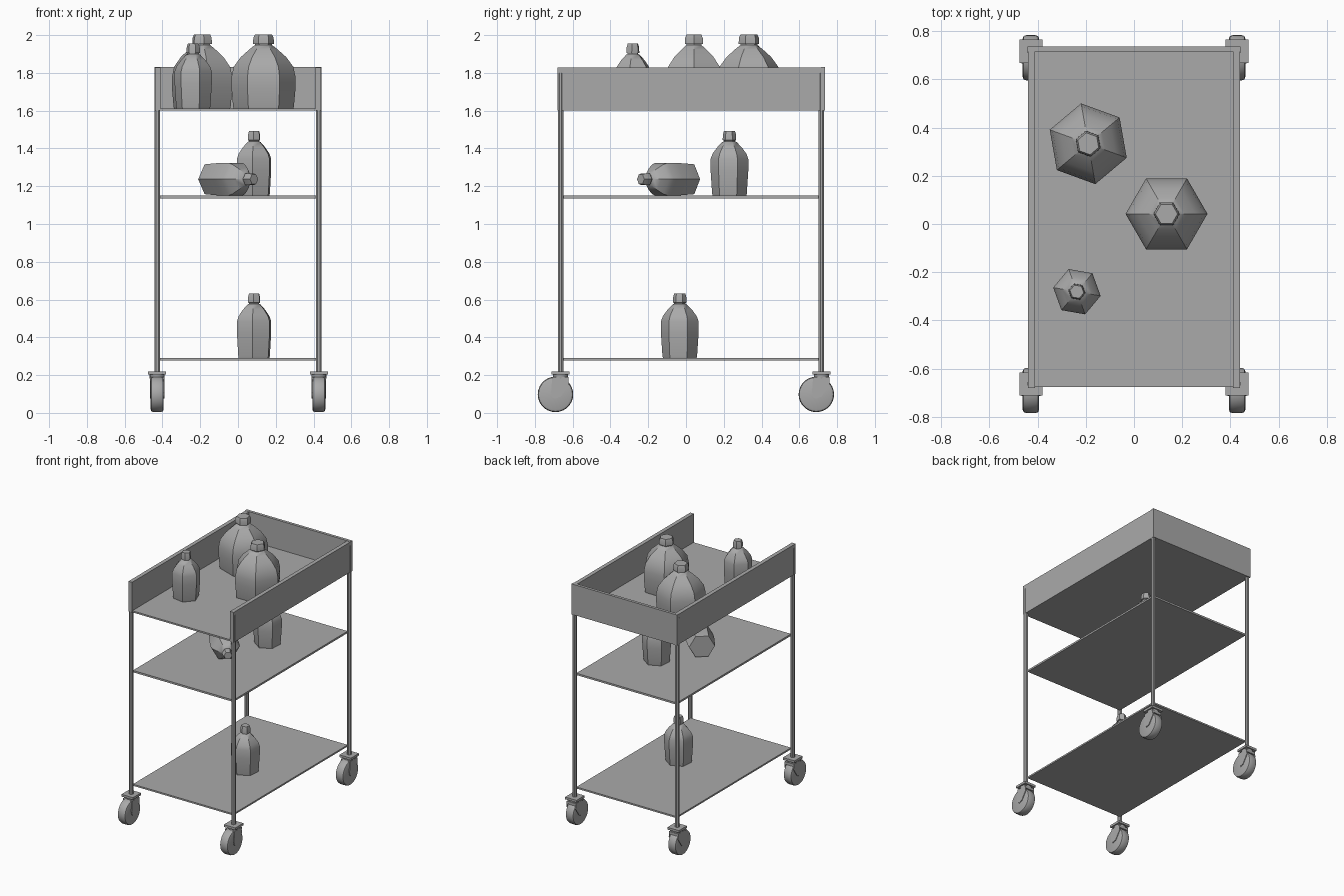
import bpy, bmesh, math
from mathutils import Matrix, Vector

old = bpy.data.objects.get("Cube")
if old:
    bpy.data.objects.remove(old, do_unlink=True)

grey = bpy.data.materials.new("plain grey")
grey.use_nodes = True
grey.diffuse_color = (0.4, 0.4, 0.4, 1)
grey.node_tree.nodes["Principled BSDF"].inputs["Base Color"].default_value = (0.4, 0.4, 0.4, 1)


def finish(name, bm, smooth=False):
    bmesh.ops.recalc_face_normals(bm, faces=bm.faces)
    mesh = bpy.data.meshes.new(name)
    bm.to_mesh(mesh)
    bm.free()
    mesh.materials.append(grey)
    ob = bpy.data.objects.new(name, mesh)
    bpy.context.collection.objects.link(ob)
    if smooth:
        bpy.ops.object.select_all(action='DESELECT')
        ob.select_set(True)
        bpy.context.view_layer.objects.active = ob
        bpy.ops.object.shade_smooth_by_angle(angle=math.radians(35))
    return ob


def box(name, lo, hi):
    lo, hi = Vector(lo), Vector(hi)
    bm = bmesh.new()
    bmesh.ops.create_cube(bm, size=1, matrix=Matrix.Translation((lo + hi) / 2)
                          @ Matrix.Diagonal((*(hi - lo), 1)))
    return finish(name, bm)


def lathe(name, profile, sides, matrix, smooth=True):
    """Stack of rings from (radius, height) pairs, capped at both ends."""
    bm = bmesh.new()
    rings = []
    for r, h in profile:
        angles = [math.tau * i / sides for i in range(sides)]
        rings.append([bm.verts.new(matrix @ Vector((r * math.cos(a), r * math.sin(a), h)))
                      for a in angles])
    for a, b in zip(rings, rings[1:]):
        for i in range(sides):
            j = (i + 1) % sides
            bm.faces.new((a[i], a[j], b[j], b[i]))
    bm.faces.new(rings[0])
    bm.faces.new(rings[-1])
    return finish(name, bm, smooth)


def side_plate(name, outline, x0, x1, origin):
    """Outline in the side plane, given thickness across x."""
    bm = bmesh.new()
    face = bm.faces.new([bm.verts.new(Vector((x0, y, z)) + origin) for y, z in outline])
    new = bmesh.ops.extrude_face_region(bm, geom=[face])["geom"]
    bmesh.ops.translate(bm, vec=(x1 - x0, 0, 0),
                        verts=[v for v in new if isinstance(v, bmesh.types.BMVert)])
    return finish(name, bm)


# Shelves and tray
FRONT, BACK = -0.68, 0.737
box("lower_shelf", (-0.42, -0.655, 0.278), (0.42, 0.71, 0.29))
box("middle_shelf", (-0.42, -0.655, 1.136), (0.42, 0.71, 1.15))
box("tray_floor", (-0.425, FRONT + 0.003, 1.6), (0.425, BACK - 0.01, 1.612))
box("tray_back_wall", (-0.442, BACK - 0.022, 1.6), (0.442, BACK, 1.83))
for side, s in (("left", 1), ("right", -1)):
    xs = sorted((s * 0.41, s * 0.44))
    box(side + "_tray_wall", (xs[0], FRONT, 1.6), (xs[1], BACK - 0.01, 1.828))

# Posts and casters
for side, x in (("left", 0.428), ("right", -0.428)):
    for end, y in (("front", -0.664), ("back", 0.717)):
        tag = side + "_" + end
        lathe(tag + "_post", [(0.0155, 0.2), (0.0155, 1.8)], 8,
              Matrix.Translation((x, y, 0)) @ Matrix.Rotation(math.pi / 8, 4, 'Z'))
        box(tag + "_caster_plate", (x - 0.048, y - 0.048, 0.203), (x + 0.048, y + 0.048, 0.22))
        lathe(tag + "_caster_swivel", [(0.036, 0.175), (0.04, 0.185), (0.04, 0.204)], 16,
              Matrix.Translation((x, y, 0)))
        wheel = (Matrix.Translation((x, y - 0.027, 0.098))
                 @ Matrix.Rotation(math.pi / 2, 4, 'Y'))
        lathe(tag + "_wheel", [(0.08, -0.034), (0.09, -0.03), (0.094, -0.018),
                               (0.094, 0.018), (0.09, 0.03), (0.08, 0.034)], 28, wheel)
        lathe(tag + "_wheel_hub", [(0.022, -0.038), (0.022, 0.038)], 12, wheel)
        for s in (-1, 1):
            side_plate(tag + "_fork", [(-0.045, 0.18), (0.04, 0.18), (0.045, 0.15),
                                       (0.0, 0.085), (-0.04, 0.08), (-0.05, 0.11)],
                       s * 0.033, s * 0.039, Vector((x, y, 0)))
        box(tag + "_fork_bridge", (x - 0.039, y - 0.045, 0.17), (x + 0.039, y + 0.042, 0.19))

# Six-sided bottles
SMALL = [(0.089, 0), (0.092, 0.01), (0.1, 0.13), (0.1, 0.195), (0.09, 0.222), (0.066, 0.255),
         (0.038, 0.284), (0.03, 0.287), (0.03, 0.292), (0.036, 0.294), (0.035, 0.323),
         (0.029, 0.343)]
LARGE = [(0.158, 0), (0.161, 0.01), (0.17, 0.11), (0.17, 0.165), (0.158, 0.22), (0.12, 0.272),
         (0.075, 0.312), (0.05, 0.332), (0.045, 0.335), (0.045, 0.34), (0.055, 0.342),
         (0.054, 0.372), (0.046, 0.39)]


def bottle(name, profile, place, turn):
    lathe(name, profile, 6, Matrix.Translation(place)
          @ Matrix.Rotation(math.radians(turn), 4, 'Z'))


bottle("large_bottle_front", LARGE, (0.135, 0.042, 1.612), 0)
bottle("large_bottle_back", LARGE, (-0.19, 0.333, 1.612), 40)
bottle("small_tray_bottle", SMALL, (-0.237, -0.281, 1.612), -10)
bottle("middle_shelf_bottle", SMALL, (0.085, 0.23, 1.15), 25)
bottle("lower_shelf_bottle", SMALL, (0.085, -0.033, 0.29), 25)

# Bottle lying on its side, cap towards the front left
lean = math.radians(42)
axis = Vector((math.sin(lean), -math.cos(lean), 0))
base = Vector((0.085, -0.24, 1.237)) - axis * 0.343
lathe("lying_bottle", SMALL, 6, Matrix.Translation(base)
      @ axis.to_track_quat('Z', 'Y').to_matrix().to_4x4())
